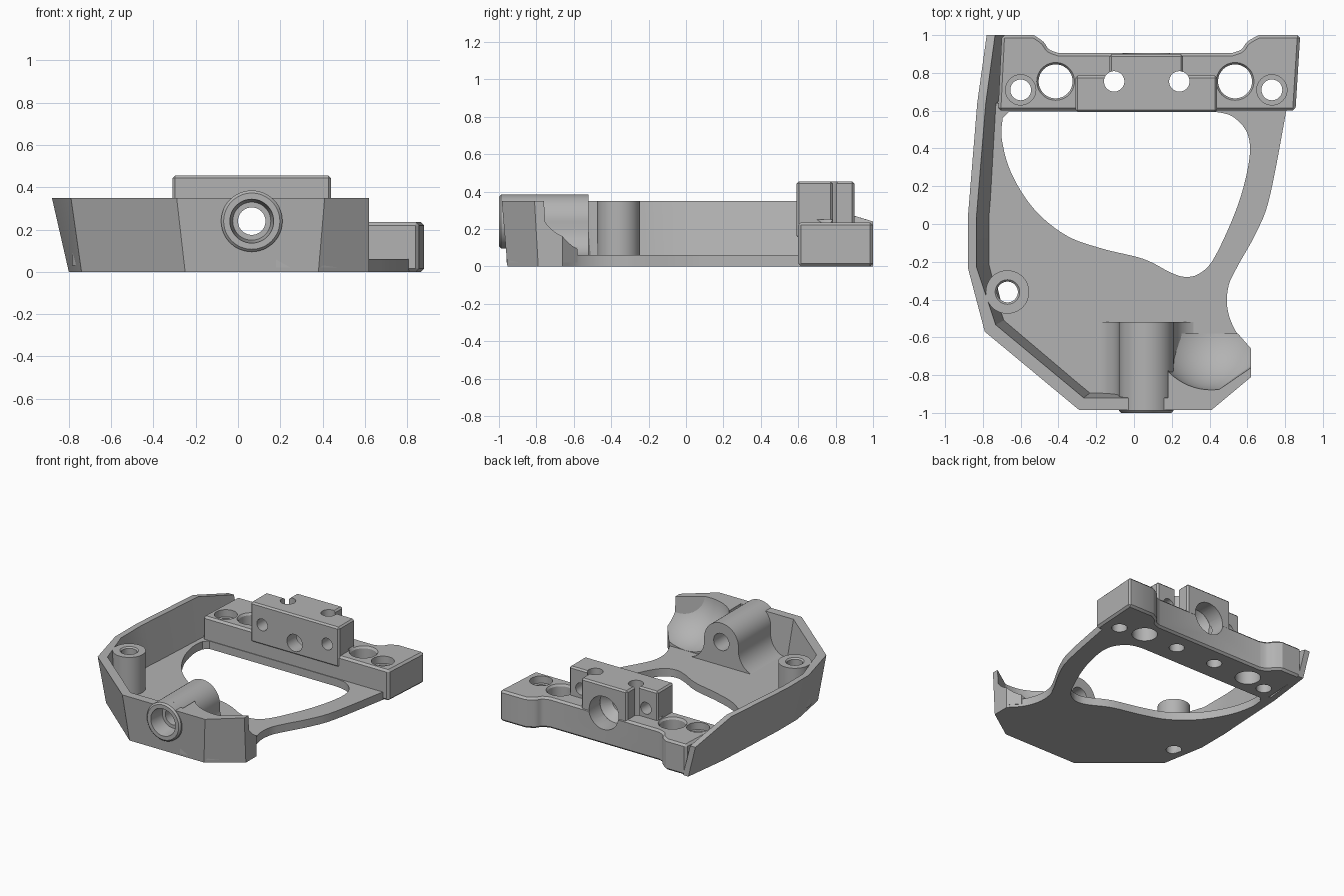
import bpy, bmesh
from math import pi, sin, cos
from mathutils import Vector, Matrix

if "Cube" in bpy.data.objects:
    bpy.data.objects.remove(bpy.data.objects["Cube"])

grey = bpy.data.materials.new("grey")
grey.use_nodes = True
grey.diffuse_color = (0.45, 0.45, 0.45, 1)
grey.node_tree.nodes["Principled BSDF"].inputs["Base Color"].default_value = (0.45, 0.45, 0.45, 1)


def make(name, bm):
    bmesh.ops.recalc_face_normals(bm, faces=bm.faces)
    mesh = bpy.data.meshes.new(name)
    bm.to_mesh(mesh)
    bm.free()
    mesh.materials.append(grey)
    ob = bpy.data.objects.new(name, mesh)
    bpy.context.collection.objects.link(ob)
    return ob


def loft(name, rings, closed=False):
    """Skin a row of point rings and cap both ends."""
    bm = bmesh.new()
    rows = [[bm.verts.new(p) for p in ring] for ring in rings]
    n = len(rows[0])
    for a, b in zip(rows, rows[1:]):
        for i in range(n):
            j = (i + 1) % n
            bm.faces.new((a[i], a[j], b[j], b[i]))
    bm.faces.new(rows[0])
    bm.faces.new(rows[-1])
    return make(name, bm)


def prism(name, pts, z0, z1):
    return loft(name, [[(x, y, z) for x, y in pts] for z in (z0, z1)])


def cyl(name, x, y, z, r, length, axis="Z", r2=None):
    """Cylinder or cone starting at the point and running along +axis."""
    bm = bmesh.new()
    bmesh.ops.create_cone(bm, cap_ends=True, segments=48, radius1=r,
                          radius2=r if r2 is None else r2, depth=length)
    m = Matrix.Translation((0, 0, length / 2))
    if axis == "Y":
        m = Matrix.Rotation(-pi / 2, 4, "X") @ m
    bm.transform(Matrix.Translation((x, y, z)) @ m)
    return make(name, bm)


def smooth(pts, steps=6):
    """Catmull-Rom curve through the points."""
    p = [Vector(q) for q in [pts[0]] + pts + [pts[-1]]]
    out = []
    for a, b, c, d in zip(p, p[1:], p[2:], p[3:]):
        for i in range(steps):
            t = i / steps
            out.append(tuple((2 * b + (c - a) * t + (2 * a - 5 * b + 4 * c - d) * t * t
                              + (3 * b - a - 3 * c + d) * t ** 3) / 2))
    return out + [pts[-1]]


def finish(ob, cutters=(), bevel=0):
    """Bevel, cut, apply and shade one part."""
    if bevel:
        m = ob.modifiers.new("edge", "BEVEL")
        m.width, m.segments, m.limit_method = bevel, 1, "ANGLE"
        m.angle_limit = 0.7
    for c in cutters:
        m = ob.modifiers.new("cut", "BOOLEAN")
        m.operation, m.solver, m.object = "DIFFERENCE", "EXACT", c
    bpy.ops.object.select_all(action="DESELECT")
    bpy.context.view_layer.objects.active = ob
    ob.select_set(True)
    for m in list(ob.modifiers):
        bpy.ops.object.modifier_apply(modifier=m.name)
    bpy.ops.object.shade_smooth_by_angle(angle=0.5)


TUBE_X, TUBE_Z = 0.065, 0.24
BOSS = (-0.67, -0.36)

# Cutters
bore = cyl("bore_cutter", TUBE_X, -1.2, TUBE_Z, 0.065, 2.4, "Y")
mouth = cyl("mouth_cutter", TUBE_X, -1.01, TUBE_Z, 0.105, 0.13, "Y", 0.09)
rear_bore = cyl("rear_bore_cutter", TUBE_X, 0.77, TUBE_Z, 0.125, 0.2, "Y")
rear_cone = cyl("rear_cone_cutter", TUBE_X, 0.7, TUBE_Z, 0.06, 0.0705, "Y", 0.125)
boss_hole = cyl("boss_hole_cutter", *BOSS, -0.1, 0.055, 0.6)
boss_rim = cyl("boss_rim_cutter", *BOSS, 0.335, 0.05, 0.03, "Z", 0.08)
opening = prism("opening_cutter", [(-0.66, 0.595)] + smooth([
    (0.42, 0.595), (0.52, 0.57), (0.6, 0.48), (0.61, 0.34), (0.55, 0.1), (0.43, -0.17),
    (0.35, -0.26), (0.27, -0.28), (0.19, -0.255), (0.05, -0.185), (-0.17, -0.13),
    (-0.36, -0.06), (-0.53, 0.08), (-0.65, 0.27), (-0.7, 0.45), (-0.695, 0.56)]), -0.1, 0.2)
bm = bmesh.new()
bmesh.ops.create_uvsphere(bm, u_segments=64, v_segments=40, radius=0.32)
bm.transform(Matrix.Translation((0.41, -0.56, 0.38)))
bowl = make("bowl_cutter", bm)

# Leaning side and front wall: top edge, foot edge, height at each corner
top = [(-0.78, 1), (-0.83, 0.64), (-0.88, 0.03), (-0.88, -0.23), (-0.79, -0.57),
       (-0.29, -0.985), (0.41, -0.985), (0.62, -0.81)]
foot = [(-0.72, 1), (-0.765, 0.64), (-0.8, 0.03), (-0.8, -0.21), (-0.74, -0.54),
        (-0.25, -0.955), (0.38, -0.955), (0.62, -0.79)]


def inset(pts, i, d):
    """Point moved inward by d along the mitre at corner i."""
    p = [Vector(q) for q in pts]
    dirs = [(p[k + 1] - p[k]).normalized() for k in range(len(p) - 1)]
    a, b = dirs[max(i - 1, 0)], dirs[min(i, len(dirs) - 1)]
    na, nb = Vector((-a.y, a.x)), Vector((-b.y, b.x))
    q = p[i] + (na + nb) * d / (1 + na.dot(nb))
    return q


rings = []
for i in range(len(top)):
    h = 0.24 if i == 0 else 0.35
    d = 0.045 if i < 4 else 0.065
    ti, fi = inset(top, i, d), inset(foot, i, d)
    if i in (0, len(top) - 1):
        ti[1 if i == 0 else 0] = top[i][1 if i == 0 else 0]
        fi[1 if i == 0 else 0] = foot[i][1 if i == 0 else 0]
    rings.append([(*foot[i], 0), (*top[i], h), (*ti, h), (*fi, 0)])
wall = loft("outer_wall", rings)
finish(wall, [bore, mouth])

# Floor plate with the large opening
right_edge = smooth([(0.62, -0.66), (0.54, -0.57), (0.495, -0.45), (0.5, -0.33),
                     (0.545, -0.23), (0.65, -0.04), (0.72, 0.15), (0.81, 0.62)])
plate = prism("floor_plate", foot[1:] + right_edge, 0, 0.06)
finish(plate, [opening, boss_hole])

# Hollowed front corner
corner = prism("front_corner", [(0.18, -0.96), (0.39, -0.95), (0.62, -0.79), (0.62, -0.66),
                                (0.55, -0.58), (0.18, -0.58)], 0.02, 0.35)
finish(corner, [bowl, bore, mouth])

# Tube housing with flared foot
R, F, Z0 = 0.145, 0.16, 0.05
half = [(R + F - F * sin(a), Z0 + F - F * cos(a)) for a in [k * pi / 16 for k in range(9)]]
arch = [(R * cos(a), TUBE_Z + R * sin(a)) for a in [k * pi / 32 for k in range(33)]]
outline = half + arch + [(-x, z) for x, z in reversed(half)]
housing = loft("tube_housing", [[(TUBE_X + x, y, z) for x, z in outline] for y in (-0.93, -0.52)])
finish(housing, [bore, mouth])
collar = cyl("tube_collar", TUBE_X, -1.0, TUBE_Z, R, 0.12, "Y")
finish(collar, [bore, mouth], 0.012)

# Screw boss
boss = cyl("screw_boss", *BOSS, 0.03, 0.115, 0.32)
finish(boss, [boss_hole, boss_rim])

# Back bar and raised clamp, drilled together
drills = []
for x, y, r, rim in ((-0.6, 0.71, 0.055, 0.08), (0.73, 0.71, 0.055, 0.08),
                     (-0.415, 0.755, 0.09, 0), (0.535, 0.755, 0.09, 0),
                     (-0.105, 0.755, 0.054, 0), (0.24, 0.755, 0.054, 0)):
    drills.append(cyl("drill_cutter", x, y, -0.1, r, 0.7))
    if rim:
        drills.append(cyl("rim_cutter", x, y, 0.18, rim, 0.2))
    elif r > 0.06:
        drills.append(cyl("rim_cutter", x, y, 0.22, r, 0.03, "Z", r + 0.02))
cross = [cyl("cross_cutter", x, 0.5, 0.305, 0.045, 0.4, "Y") for x in (-0.21, 0.34)]

bar = prism("back_bar", [(-0.7, 1)] + smooth([(-0.53, 1), (-0.48, 0.965), (-0.45, 0.925), (-0.4, 0.905)], 4)
            + smooth([(0.52, 0.905), (0.57, 0.925), (0.6, 0.965), (0.66, 1)], 4)
            + [(0.88, 1), (0.855, 0.6), (-0.72, 0.6)], 0, 0.235)
finish(bar, drills + [bore, rear_bore, rear_cone], 0.015)
clamp = prism("raised_clamp", [(-0.31, 0.592), (0.44, 0.592), (0.44, 0.785), (0.26, 0.785), (0.26, 0.9),
                               (-0.13, 0.9), (-0.13, 0.785), (-0.31, 0.785)], 0.15, 0.455)
finish(clamp, drills + cross + [bore, rear_bore, rear_cone], 0.012)

# Remove the helpers
for ob in [o for o in bpy.data.objects if "_cutter" in o.name]:
    bpy.data.objects.remove(ob)
